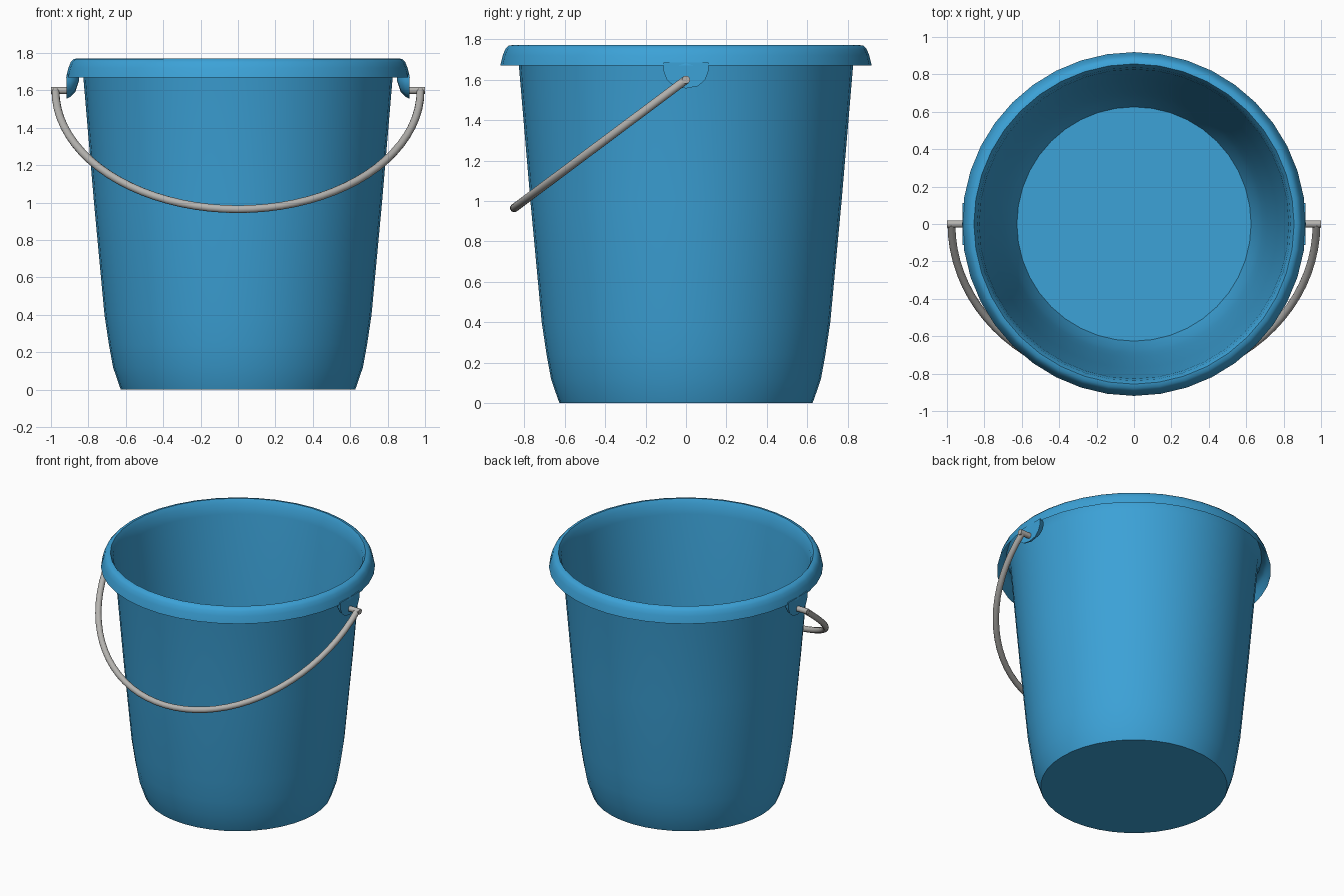
import bpy, bmesh, math
from mathutils import Vector

if "Cube" in bpy.data.objects:
    bpy.data.objects.remove(bpy.data.objects["Cube"])


def material(name, rgb):
    m = bpy.data.materials.new(name)
    m.diffuse_color = (*rgb, 1)
    m.use_nodes = True
    m.node_tree.nodes["Principled BSDF"].inputs["Base Color"].default_value = m.diffuse_color
    return m


BLUE = material("bucket blue", (0.045, 0.36, 0.68))
GREY = material("handle grey", (0.46, 0.45, 0.43))


def finish(name, bm, mat, angle=40):
    me = bpy.data.meshes.new(name)
    bm.to_mesh(me)
    bm.free()
    ob = bpy.data.objects.new(name, me)
    bpy.context.collection.objects.link(ob)
    me.materials.append(mat)
    bpy.ops.object.select_all(action='DESELECT')
    ob.select_set(True)
    bpy.context.view_layer.objects.active = ob
    bpy.ops.object.shade_smooth_by_angle(angle=math.radians(angle))
    return ob


def tube(name, path, radius, mat, sides=12):
    """Round tube with closed ends along a list of points."""
    bm = bmesh.new()
    rings = []
    n = len(path)
    ref = None
    for i, p in enumerate(path):
        t = (path[min(i + 1, n - 1)] - path[max(i - 1, 0)]).normalized()
        if ref is None:
            ref = t.orthogonal()
        u = (ref - t * ref.dot(t)).normalized()
        ref = u
        w = t.cross(u)
        rings.append([bm.verts.new(p + radius * (u * math.cos(a) + w * math.sin(a)))
                      for a in (math.tau * k / sides for k in range(sides))])
    for a, b in zip(rings, rings[1:]):
        for k in range(sides):
            j = (k + 1) % sides
            bm.faces.new((a[k], a[j], b[j], b[k]))
    bm.faces.new(rings[0][::-1])
    bm.faces.new(rings[-1])
    return finish(name, bm, mat)


# Bucket shell: thin wall with a hollow turned-over lip, revolved
profile = [(0.626, 0), (0.634, 0.02), (0.668, 0.12), (0.69, 0.24), (0.714, 0.4),
           (0.77, 1.0), (0.827, 1.67), (0.838, 1.74), (0.856, 1.772), (0.878, 1.768),
           (0.895, 1.75), (0.907, 1.72), (0.919, 1.67)]
SEG = 40
bm = bmesh.new()
rings = [[bm.verts.new((r * math.cos(math.tau * k / SEG), r * math.sin(math.tau * k / SEG), z))
          for k in range(SEG)] for r, z in profile]
for a, b in zip(rings, rings[1:]):
    for k in range(SEG):
        j = (k + 1) % SEG
        bm.faces.new((a[k], a[j], b[j], b[k]))
bm.faces.new(rings[0][::-1])
finish("bucket_shell", bm, BLUE, 50)

# Ears hanging from the lip, one on each side
outline = [(-0.112, 1.685), (-0.112, 1.645), (-0.095, 1.6), (-0.06, 1.568), (0, 1.557),
           (0.06, 1.568), (0.095, 1.6), (0.112, 1.645), (0.112, 1.685)]
for side, label in ((1, "right"), (-1, "left")):
    bm = bmesh.new()
    loops = []
    for x, s in ((0.916, 1.0), (0.895, 0.93), (0.87, 0.72), (0.85, 0.25)):
        loops.append([bm.verts.new((side * x, y * (0.4 + 0.6 * s), 1.685 - (1.685 - z) * s))
                      for y, z in outline])
    for a, b in zip(loops, loops[1:]):
        for k in range(len(outline)):
            j = (k + 1) % len(outline)
            bm.faces.new((a[k], a[j], b[j], b[k]))
    bm.faces.new(loops[0])
    bm.faces.new(loops[-1][::-1])
    bmesh.ops.recalc_face_normals(bm, faces=bm.faces)
    finish(label + "_ear", bm, BLUE)
    # Pivot pin through the ear
    tube(label + "_pin", [Vector((side * 0.9, 0, 1.6)), Vector((side * 1.0, 0, 1.6))], 0.02, GREY)

# Bail handle: half ellipse swung down to the front
path = []
for i in range(41):
    a = math.pi * i / 40
    s = math.sin(a)
    path.append(Vector((0.976 * math.cos(a), -0.85 * s, 1.6 - 0.635 * s)))
tube("handle", path, 0.021, GREY)
